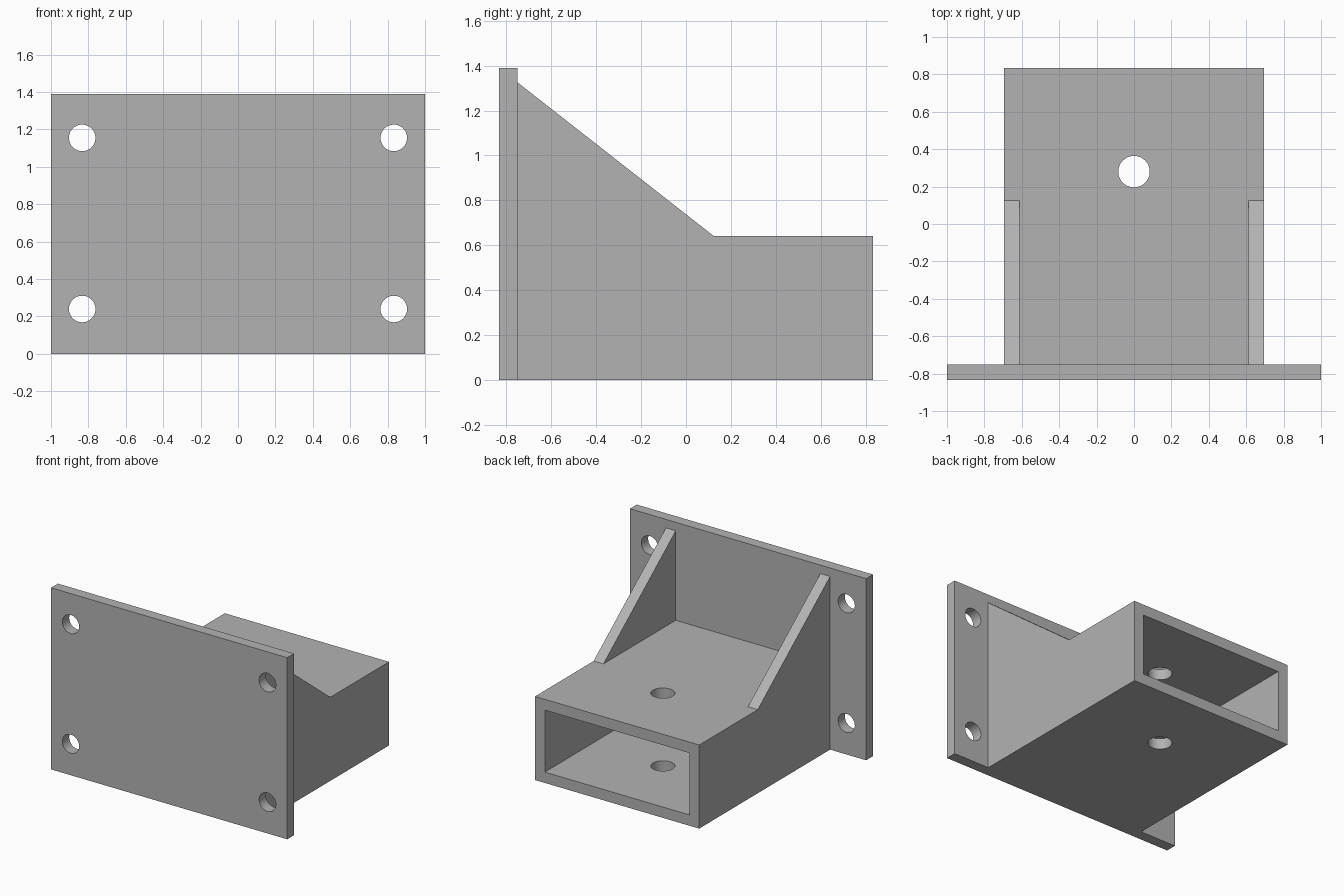
import bpy
import bmesh
import math
from mathutils import Vector

cube = bpy.data.objects.get("Cube")
if cube:
    bpy.data.objects.remove(cube, do_unlink=True)

# Shared dimensions
WALL = 0.083
HALF_W = 0.695
BACK = 0.833
PLATE_BACK = -BACK + WALL
PLATE_H = 1.39
TUBE_H = 0.64

steel = bpy.data.materials.new("plain grey")
steel.use_nodes = True
grey = (0.45, 0.45, 0.45, 1)
steel.diffuse_color = grey
steel.node_tree.nodes["Principled BSDF"].inputs["Base Color"].default_value = grey


def prism(name, outline, offset):
    """Extrude a closed outline along an offset vector."""
    bm = bmesh.new()
    face = bm.faces.new([bm.verts.new(p) for p in outline])
    new = bmesh.ops.extrude_face_region(bm, geom=[face])["geom"]
    bmesh.ops.translate(bm, vec=Vector(offset),
                        verts=[v for v in new if isinstance(v, bmesh.types.BMVert)])
    bmesh.ops.recalc_face_normals(bm, faces=bm.faces)
    mesh = bpy.data.meshes.new(name)
    bm.to_mesh(mesh)
    bm.free()
    mesh.materials.append(steel)
    obj = bpy.data.objects.new(name, mesh)
    bpy.context.collection.objects.link(obj)
    return obj


def box(name, x0, x1, y0, y1, z0, z1):
    return prism(name, [(x0, y0, z0), (x1, y0, z0), (x1, y0, z1), (x0, y0, z1)],
                 (0, y1 - y0, 0))


def cylinder(radius, depth, location, rotation=(0, 0, 0)):
    bpy.ops.mesh.primitive_cylinder_add(vertices=48, radius=radius, depth=depth,
                                        location=location, rotation=rotation)
    obj = bpy.context.object
    obj.data.materials.append(steel)
    return obj


def cut(target, cutter):
    """Subtract the cutter and discard it."""
    cutter.hide_render = True
    mod = target.modifiers.new("cut", "BOOLEAN")
    mod.operation = "DIFFERENCE"
    mod.solver = "EXACT"
    mod.object = cutter
    bpy.context.view_layer.objects.active = target
    bpy.ops.object.modifier_apply(modifier=mod.name)
    bpy.data.objects.remove(cutter, do_unlink=True)


def smooth(obj):
    bpy.ops.object.select_all(action="DESELECT")
    obj.select_set(True)
    bpy.context.view_layer.objects.active = obj
    bpy.ops.object.shade_smooth_by_angle(angle=math.radians(30))


# Mounting plate with four bolt holes
plate = box("mounting_plate", -1, 1, -BACK, PLATE_BACK, 0, PLATE_H)
for x in (-0.833, 0.833):
    for z in (0.24, 1.155):
        cut(plate, cylinder(0.071, 0.4, (x, -0.79, z), (math.pi / 2, 0, 0)))
smooth(plate)

# Rectangular tube, open at the back, with a pin hole through top and bottom
tube = box("rectangular_tube", -HALF_W, HALF_W, PLATE_BACK, BACK, 0, TUBE_H)
cut(tube, box("tube_cavity", WALL - HALF_W, HALF_W - WALL,
              PLATE_BACK - 0.1, BACK + 0.1, WALL, TUBE_H - WALL))
cut(tube, cylinder(0.084, 2, (0, 0.28, TUBE_H / 2)))
smooth(tube)

# Sloping gussets on both sides of the tube
for side, name in ((1, "left_gusset"), (-1, "right_gusset")):
    x = side * HALF_W
    prism(name, [(x, PLATE_BACK, TUBE_H), (x, 0.125, TUBE_H), (x, PLATE_BACK, 1.325)],
          (-side * WALL, 0, 0))
